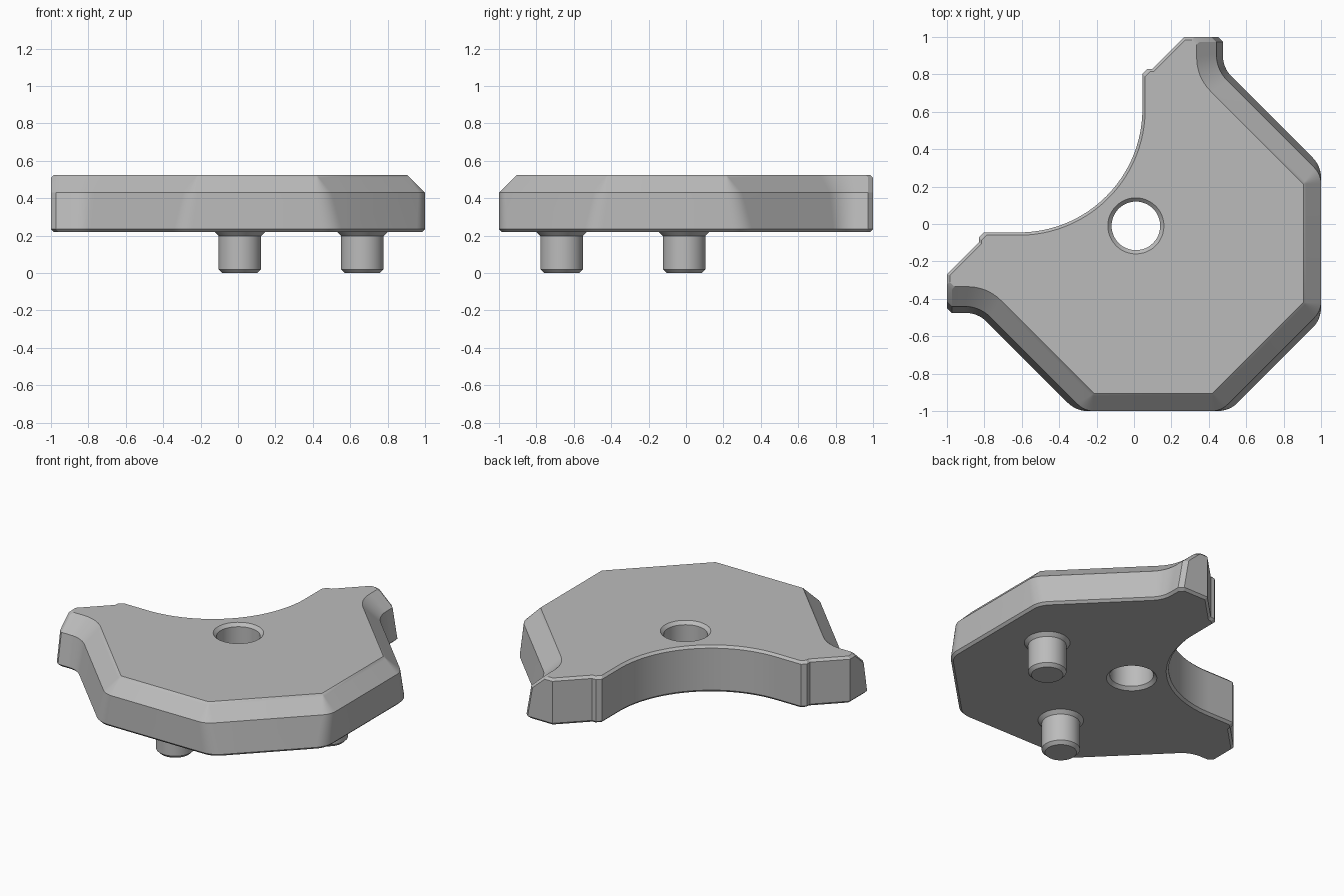
import bpy, bmesh
from math import cos, sin, tan, pi, radians, sqrt
from mathutils import Vector

cube = bpy.data.objects.get("Cube")
if cube:
    bpy.data.objects.remove(cube)

grey = bpy.data.materials.new("plain grey")
grey.use_nodes = True
colour = (0.5, 0.5, 0.5, 1)
grey.diffuse_color = colour
grey.node_tree.nodes["Principled BSDF"].inputs["Base Color"].default_value = colour

BASE, TOP, BEVEL = 0.22, 0.525, 0.015
SHOULDER = 0.43
HUB = (0.01, -0.01)


def make_object(name, bm):
    bmesh.ops.remove_doubles(bm, verts=bm.verts, dist=0.0005)
    bmesh.ops.recalc_face_normals(bm, faces=bm.faces)
    mesh = bpy.data.meshes.new(name)
    bm.to_mesh(mesh)
    bm.free()
    mesh.materials.append(grey)
    obj = bpy.data.objects.new(name, mesh)
    bpy.context.collection.objects.link(obj)
    return obj


def loft(name, rings):
    """Skin stacked rings of equal length and cap both ends."""
    bm = bmesh.new()
    loops = [[bm.verts.new(p) for p in ring] for ring in rings]
    n = len(loops[0])
    for a, b in zip(loops, loops[1:]):
        for i in range(n):
            j = (i + 1) % n
            bm.faces.new((a[i], a[j], b[j], b[i]))
    bm.faces.new(loops[0][::-1])
    bm.faces.new(loops[-1])
    return make_object(name, bm)


def lathe(name, centre, profile, steps=48):
    return loft(name, [[(centre[0] + r * cos(2 * pi * i / steps),
                         centre[1] + r * sin(2 * pi * i / steps), z)
                        for i in range(steps)] for r, z in profile])


def smooth(obj):
    bpy.ops.object.select_all(action='DESELECT')
    obj.select_set(True)
    bpy.context.view_layer.objects.active = obj
    bpy.ops.object.shade_smooth_by_angle(angle=radians(25))


# Sides of half the plate: facing angle, then distance at foot, shoulder, top
R2 = sqrt(2)
outer = [(-45, 1.51 / R2, 1.465 / R2, 1.325 / R2),
         (0, 1.0, 1.0, 0.905),
         (45, 1.31 / R2, 1.265 / R2, 1.12 / R2),
         (0, 0.475, 0.44, 0.335)]
inner = [(90, 1.0), (135, 0.73 / R2), (90, 0.83), (180, -0.045)]
# Corner after each side: radius at foot, shoulder, top, and segment count
corners = [(0.15, 0.12, 0, 6), (0.15, 0.12, 0, 6), (0.16, 0.2, 0.25, 8),
           (0.026, 0.026, 0.026, 1), (0, 0, 0, 1), (0, 0, 0, 1),
           (0.026, 0.026, 0.026, 1)]
BAY = (0.66, 0.66, 0.66, 40)


def blend(v, z):
    if z <= SHOULDER:
        t = (z - BASE - BEVEL) / (SHOULDER - BASE - BEVEL)
        return v[0] + (v[1] - v[0]) * max(t, 0)
    return v[1] + (v[2] - v[1]) * (z - SHOULDER) / (TOP - SHOULDER)


def outline(z):
    foot = BEVEL if z <= BASE else 0
    lip = BEVEL if z >= TOP or foot else 0
    half = [(a, blend(d, z) - foot) for a, *d in outer]
    half += [(a, d - lip) for a, d in inner]
    # Mirror across the diagonal
    sides = half + [(-90 - a, d) for a, d in half[:0:-1]]
    bends = corners + [BAY] + corners[::-1]
    ring = []
    for i, bend in enumerate(bends):
        (a, da), (b, db) = sides[i], sides[(i + 1) % len(sides)]
        a, b = radians(a), radians(b)
        turn = (b - a + pi) % (2 * pi) - pi
        # Corner point where the two sides meet
        x = (da * sin(b) - db * sin(a)) / sin(b - a)
        y = (db * cos(a) - da * cos(b)) / sin(b - a)
        r, n = blend(bend, z), bend[3]
        inset = lip if i >= len(outer) - 1 and i < len(bends) - len(outer) + 1 else foot
        if r > 0.05:
            r = r + inset if turn < 0 else r - inset
        sign = 1 if turn > 0 else -1
        middle = (a + turn / 2)
        reach = r / cos(turn / 2)
        centre = Vector((x, y)) - sign * reach * Vector((cos(middle), sin(middle)))
        for k in range(n + 1):
            t = a + turn * k / n
            ring.append((centre.x + sign * r * cos(t), centre.y + sign * r * sin(t), z))
    return ring


# Plate with a bevelled rim and a bay cut into the back corner
plate = loft("plate", [outline(z) for z in
                       (BASE, BASE + BEVEL, SHOULDER, TOP - BEVEL, TOP)])

# Countersunk centre hole
bore, sink = 0.13, 0.02
cutter = lathe("hole_cutter", HUB, [
    (bore + 2 * sink, BASE - sink), (bore, BASE + sink),
    (bore, TOP - sink), (bore + 2 * sink, TOP + sink)])
cutter.hide_render = True
cut = plate.modifiers.new("centre hole", 'BOOLEAN')
cut.operation = 'DIFFERENCE'
cut.solver = 'EXACT'
cut.object = cutter
bpy.context.view_layer.objects.active = plate
bpy.ops.object.modifier_apply(modifier=cut.name)
bpy.data.objects.remove(cutter)
smooth(plate)

# Two locating pins with flared roots
PIN = 0.114
for name, dx, dy in (("front_pin", 0, -0.655), ("left_pin", 0.655, 0)):
    pin = lathe(name, (HUB[0] + dx, HUB[1] + dy), [
        (PIN - 0.02, 0), (PIN, 0.02), (PIN, BASE - 0.022), (PIN + 0.022, BASE)])
    smooth(pin)
